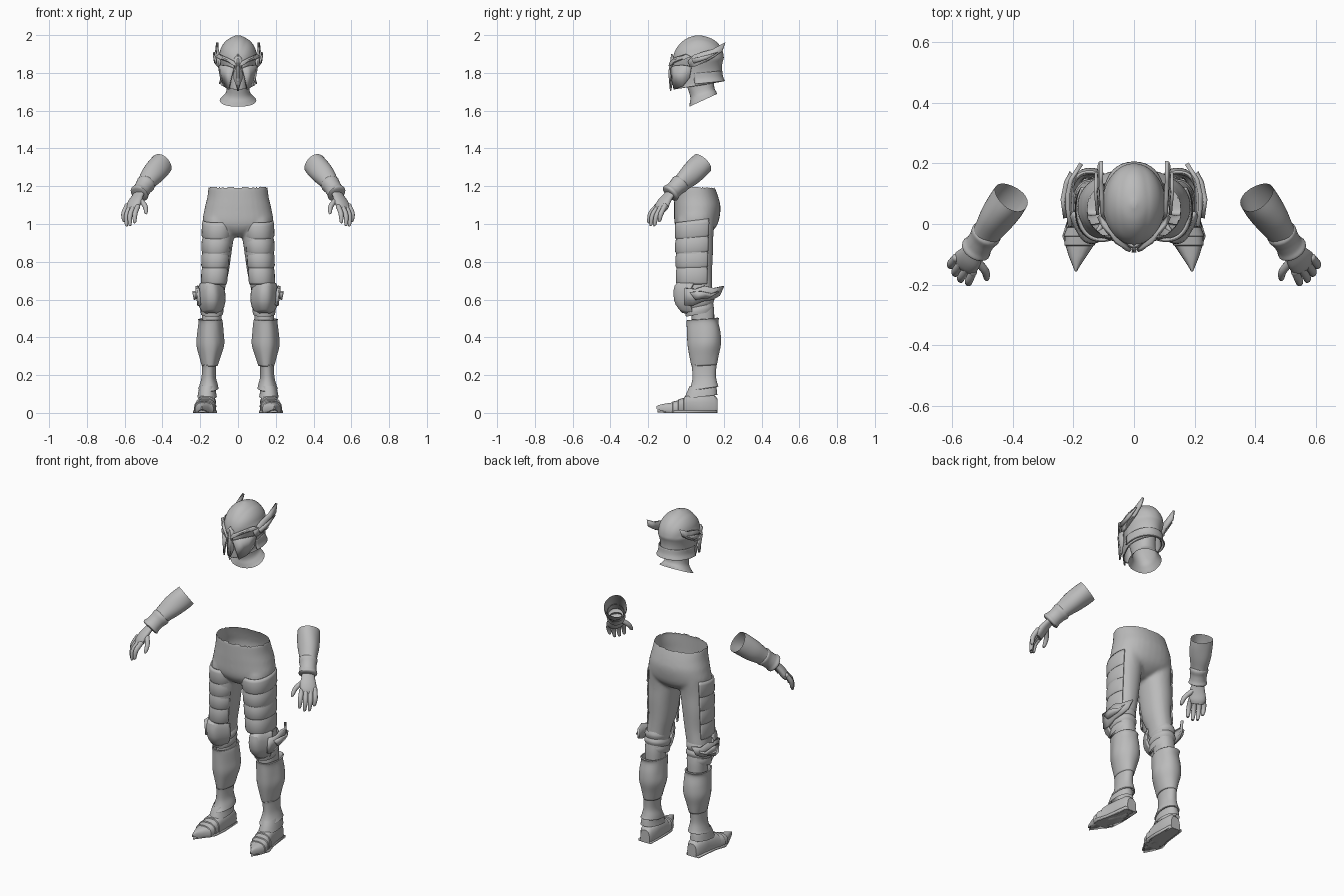
import bpy, bmesh, math
from mathutils import Matrix, Vector as V

mat = bpy.data.materials.new("plain grey")
mat.diffuse_color = (0.5, 0.5, 0.5, 1)


def finish(bm, name, mirror=True, angle=35, thick=0):
    bmesh.ops.recalc_face_normals(bm, faces=bm.faces)
    me = bpy.data.meshes.new(name)
    bm.to_mesh(me)
    bm.free()
    ob = bpy.data.objects.new(name, me)
    bpy.context.collection.objects.link(ob)
    me.materials.append(mat)
    bpy.ops.object.select_all(action='DESELECT')
    ob.select_set(True)
    bpy.context.view_layer.objects.active = ob
    bpy.ops.object.shade_smooth_by_angle(angle=math.radians(angle))
    if thick:
        m = ob.modifiers.new("thickness", 'SOLIDIFY')
        m.thickness, m.offset = thick, -1
    if mirror:
        ob.modifiers.new("mirror", 'MIRROR')
    return ob


def spline(rows, k=4):
    """Catmull-Rom through rows of numbers."""
    out = []
    for i in range(len(rows) - 1):
        a, b, c, d = (rows[max(0, min(len(rows) - 1, i + j))] for j in (-1, 0, 1, 2))
        for s in range(k):
            t = s / k
            out.append([0.5 * (2*q + (r-p)*t + (2*p-5*q+4*r-w)*t*t + (3*q-p-3*r+w)*t**3)
                        for p, q, r, w in zip(a, b, c, d)])
    return out + [list(rows[-1])]


def skin(rings, bm=None, caps=(0, 0), closed=True):
    bm = bm or bmesh.new()
    vs = [[bm.verts.new(p) for p in r] for r in rings]
    n = len(vs[0])
    for a, b in zip(vs, vs[1:]):
        for i in range(n if closed else n - 1):
            j = (i + 1) % n
            bm.faces.new((a[i], a[j], b[j], b[i]))
    for c, r in zip(caps, (vs[0], vs[-1])):
        if c:
            bm.faces.new(r)
    return bm


def pw(v, e):
    return math.copysign(abs(v) ** e, v)


def level(z, x0, x1, y0, y1, tilt=0, keel=0, n=32, e=0.9, a0=0, a1=360, grow=0):
    """Horizontal section from its extents; keel sharpens the front."""
    cx, cy, rx, ry = (x0+x1)/2, (y0+y1)/2, (x1-x0)/2+grow, (y1-y0)/2+grow
    m = n if a1 - a0 == 360 else n - 1
    out = []
    for i in range(n):
        t = math.radians(a0 + (a1-a0)*i/m)
        c, s = math.cos(t), math.sin(t)
        x = rx*pw(c, e)
        if s < 0:
            x *= 1 - keel*(-s)*abs(c)
        y = ry*pw(s, e)
        out.append(V((cx+x, cy+y, z+tilt*y)))
    return out


def tube(pts, n=20, flat=1, side=(0.7, 0.7, 0), bm=None, caps=(0, 1), k=4, twist=0):
    """Round tube along points (x, y, z, radius)."""
    rows, rings = spline(pts, k), []
    for i, p in enumerate(rows):
        ahead, behind = rows[min(i + 1, len(rows) - 1)], rows[max(i - 1, 0)]
        d = (V(ahead[:3]) - V(behind[:3])).normalized()
        v = d.cross(V(side)).normalized()
        u = v.cross(d)
        ring = []
        for j in range(n):
            t = 2*math.pi*j/n
            r = p[3]*(1 + twist*math.cos(3*t + i*0.25))
            ring.append(V(p[:3]) + u*r*math.cos(t) + v*r*flat*math.sin(t))
        rings.append(ring)
    return skin(rings, bm, caps)


def plate(name, pts, thick=0.008):
    bm = bmesh.new()
    bm.faces.new([bm.verts.new(p) for p in pts])
    bmesh.ops.triangulate(bm, faces=bm.faces[:])
    return finish(bm, name, angle=20, thick=thick)


# Trousers: pelvis and legs fused, waist left open
pelvis = [(0.93, -.02, .02, .0, .08), (0.955, -.10, .10, -.035, .13), (1.0, -.183, .183, -.06, .168),
          (1.08, -.177, .177, -.063, .183), (1.14, -.163, .163, -.062, .172), (1.2, -.156, .156, -.06, .15)]
thigh = [(1.03, .02, .178, -.045, .155), (0.94, .022, .187, -.052, .145), (0.85, .034, .190, -.053, .143),
         (0.74, .05, .186, -.04, .138), (0.66, .068, .192, -.01, .138), (0.60, .078, .196, .0, .142),
         (0.54, .085, .192, .025, .15), (0.46, .09, .19, .03, .15)]
bm = skin([level(*r) for r in spline(pelvis)], caps=(1, 1))
skin([level(*r) for r in spline(thigh)], bm, caps=(1, 1))
skin([[V((-p.x, p.y, p.z)) for p in level(*r)] for r in spline(thigh)], bm, caps=(1, 1))
ob = finish(bm, "trousers", mirror=False)
m = ob.modifiers.new("fuse", 'REMESH')
m.mode, m.voxel_size = 'VOXEL', 0.009
m = ob.modifiers.new("relax", 'SMOOTH')
m.iterations = 6
fused = bpy.data.meshes.new_from_object(ob.evaluated_get(bpy.context.evaluated_depsgraph_get()))
ob.modifiers.clear()
ob.data = fused
bm = bmesh.new()
bm.from_mesh(fused)
bm.normal_update()
top = [f for f in bm.faces if f.normal.z > 0.5 and f.calc_center_median().z > 1.17]
bmesh.ops.delete(bm, geom=top, context='FACES')
for f in bm.faces:
    f.smooth = True
bm.to_mesh(fused)
bm.free()

# Banded thigh guards wrapping the front and outside
rows = []
for top, bottom in ((1.02, .93), (.93, .85), (.85, .77), (.77, .68)):
    for z, g in ((top, .002), (top - .02, .007), (bottom + .01, .008), (bottom, .003)):
        t = (z - .68) / .34
        rows.append(level(z, .056 - .03*t, .188 - .004*t, -.045 - .008*t, .138 + .015*t,
                          tilt=.12*t, n=28, a0=212, a1=400, grow=g))
finish(skin(rows, closed=False), "thigh_guard", thick=.008)

# Knee cap with a keel, strap folds and swept wing
knee = [(.685, .085, .205, -.035, .13), (.66, .07, .215, -.06, .13), (.61, .062, .218, -.066, .13),
        (.56, .07, .208, -.055, .12), (.52, .095, .185, -.02, .10)]
bm = skin([level(*r, tilt=-.15, keel=.45, n=25, a0=185, a1=355, e=1) for r in spline(knee, 2)], closed=False)
finish(bm, "knee_cap", angle=22, thick=.01)
for z, g in ((.625, .006), (.585, .008), (.545, .004)):
    fold = [(z+.022, .08, .196, .0, .142), (z, .08-g, .196+g, -g, .142+g), (z-.022, .08, .196, .0, .142)]
    finish(skin([level(*r, tilt=.2) for r in spline(fold, 3)]), "knee_fold")
plate("knee_wing", [(.218, -.01, .66), (.226, .05, .655), (.226, .1, .672), (.215, .15, .66), (.18, .203, .672),
                    (.195, .18, .62), (.21, .14, .598), (.215, .09, .59), (.215, .03, .565), (.21, -.01, .57)], .014)
plate("knee_feather", [(.222, .02, .64), (.231, .08, .645), (.222, .135, .632), (.205, .168, .645),
                       (.216, .12, .612), (.222, .05, .60)], .012)

# Greaves with a spiral of flat facets
greave = [(.495, .083, .212, .0, .178), (.475, .08, .21, .003, .172), (.42, .076, .216, .006, .182),
          (.36, .074, .219, .01, .184), (.30, .092, .205, .02, .172), (.25, .108, .192, .03, .163)]
rows = []
for i, r in enumerate(spline(greave)):
    ring = level(*r, tilt=.06, keel=.25, n=40)
    c = sum(ring, V((0, 0, 0))) / 40
    for j, p in enumerate(ring):
        w = 1 + .035*abs(math.sin(math.pi*j/10 + i*.11)) - .02
        ring[j] = V((c.x + (p.x-c.x)*w, c.y + (p.y-c.y)*w, p.z))
    rows.append(ring)
finish(skin(rows), "greave", angle=20, thick=.008)

# Ankle guard in two flared tiers
ankle = [(.262, .112, .192, .028, .165), (.245, .116, .19, .032, .162), (.19, .117, .193, .034, .158),
         (.15, .107, .203, .024, .165), (.128, .103, .211, .008, .172)]
finish(skin([level(*r, tilt=.15, keel=.15) for r in spline(ankle)]), "ankle_guard", thick=.008)
lower = [(.15, .118, .2, .02, .155), (.12, .118, .208, .005, .162), (.085, .112, .215, -.01, .166)]
finish(skin([level(*r, tilt=.12) for r in spline(lower)]), "ankle_skirt")

# Pointed shoe with lapped toe plates
shoe = [(.167, .155, .03, .075), (.15, .157, .04, .095), (.08, .16, .045, .10), (.02, .166, .05, .098),
        (-.01, .171, .055, .085), (-.012, .171, .051, .079), (-.04, .176, .057, .072), (-.042, .176, .053, .066),
        (-.07, .18, .05, .06), (-.072, .18, .046, .055), (-.105, .186, .03, .05), (-.135, .19, .014, .044),
        (-.157, .192, .003, .036)]
rows = []
for y, cx, w, h in shoe:
    lift = max(0, -.09 - y) * .3
    rows.append([V((cx + w*pw(math.cos(t), .75), y, max(lift, h*.35 + h*.65*pw(math.sin(t), .8))))
                 for t in (2*math.pi*i/24 for i in range(24))])
finish(skin(rows, caps=(1, 1)), "shoe", angle=40)
plate("shoe_sole", [(.118, .165, .012), (.2, .165, .012), (.215, .03, .012), (.237, -.04, .012), (.215, -.1, .012),
                    (.192, -.15, .014), (.16, -.1, .012), (.118, -.04, .012), (.112, .03, .012)], .012)

# Forearm sleeve, wrist cuff and palm
finish(tube([(.405, .088, 1.32, .061), (.425, .06, 1.295, .062), (.455, .02, 1.258, .058), (.485, -.025, 1.218, .047),
             (.515, -.07, 1.175, .040)], n=30, caps=(0, 0), twist=.035), "forearm", angle=60)
finish(tube([(.482, -.022, 1.222, .044), (.488, -.032, 1.212, .051), (.50, -.05, 1.195, .046),
             (.513, -.07, 1.175, .046), (.522, -.083, 1.162, .051), (.525, -.088, 1.157, .04)]), "wrist_cuff")
finish(tube([(.515, -.07, 1.175, .034), (.53, -.092, 1.15, .036), (.545, -.115, 1.12, .044), (.558, -.13, 1.09, .046),
             (.564, -.14, 1.07, .034)], flat=.5), "palm")

# Fingers curl from knuckle to tip, thumb apart
fingers = [((.532, -.158, 1.09), (.545, -.187, 1.055), (.547, -.197, 1.012)),
           ((.552, -.147, 1.09), (.571, -.176, 1.048), (.572, -.186, .998)),
           ((.572, -.130, 1.09), (.590, -.156, 1.045), (.590, -.166, .996)),
           ((.588, -.112, 1.095), (.605, -.132, 1.055), (.604, -.140, 1.018)),
           ((.525, -.115, 1.135), (.492, -.155, 1.095), (.487, -.180, 1.06))]
for a, b, c in fingers:
    bm = tube([(*a, .013), (*b, .0135), (*c, .009), (c[0], c[1], c[2] - .005, .003)], n=12, caps=(1, 1))
    bmesh.ops.create_icosphere(bm, subdivisions=2, radius=.0145, matrix=Matrix.Translation(V(a)))
    finish(bm, "finger", angle=60)

# Neck with a slanted collar
neck = [(1.655, -.097, .097, .018, .165, .46), (1.672, -.08, .08, .02, .16, .42), (1.70, -.062, .062, .022, .15, .35),
        (1.76, -.06, .06, .0, .15, .2), (1.84, -.07, .07, -.02, .15, .1), (1.9, -.04, .04, .02, .12, 0)]
finish(skin([level(*r) for r in spline(neck)], caps=(0, 1)), "neck", mirror=False, angle=60)

# Fluted helmet shell
dome = [(1.735, -.09, .09, -.066, .2), (1.75, -.086, .086, -.068, .194), (1.81, -.092, .092, -.07, .19),
        (1.87, -.104, .104, -.07, .2), (1.92, -.095, .095, -.056, .192), (1.96, -.072, .072, -.025, .165),
        (1.985, -.045, .045, .012, .125), (1.998, -.008, .008, .055, .075)]
rows = []
for r in spline(dome, 5):
    k = max(0, min(1, (r[0] - 1.84) / .05))
    ring = level(*r, tilt=.17*(1-k), keel=.35*(1-k), n=72, e=1)
    for p in ring:
        f = 1 + .025*k*(abs(math.cos(math.atan2(p.x, p.z - 1.84)*5)) - .7)
        p.x, p.z = p.x*f, 1.84 + (p.z - 1.84)*(f if k else 1)
    rows.append(ring)
finish(skin(rows, caps=(0, 1)), "helmet", mirror=False, angle=18, thick=.006)

# Mask: nose beak, slanted brows, cheek plates and rear skirt
plate("nose_beak", [(0, -.078, 1.90), (.022, -.07, 1.875), (.014, -.08, 1.82), (.024, -.072, 1.77),
                    (.0, -.085, 1.705), (0, -.094, 1.80)])
plate("brow", [(.006, -.085, 1.835), (.02, -.08, 1.862), (.06, -.058, 1.882), (.1, .0, 1.90),
               (.113, .03, 1.885), (.09, -.018, 1.872), (.055, -.058, 1.857)], .012)
plate("cheek_plate", [(.02, -.078, 1.825), (.055, -.06, 1.838), (.088, -.02, 1.842), (.098, .03, 1.835),
                      (.088, .02, 1.775), (.07, -.015, 1.73), (.045, -.06, 1.712), (.036, -.07, 1.76)])
skirt = [(1.80, -.094, .094, -.04, .192), (1.77, -.094, .094, -.04, .196), (1.745, -.102, .102, -.04, .206)]
finish(skin([level(*r, tilt=.1, n=30, a0=-15, a1=195) for r in spline(skirt)], closed=False),
       "helmet_skirt", mirror=False, thick=.006)

# Swept helmet wings
plate("helmet_wing", [(.105, .01, 1.862), (.112, .04, 1.895), (.113, .09, 1.912), (.116, .14, 1.925), (.116, .207, 1.962),
                      (.121, .19, 1.915), (.118, .15, 1.885), (.116, .1, 1.862), (.112, .05, 1.835), (.106, .02, 1.83)], .014)
plate("helmet_feather", [(.115, .03, 1.875), (.122, .1, 1.892), (.121, .17, 1.91), (.12, .11, 1.872), (.115, .04, 1.85)], .01)
